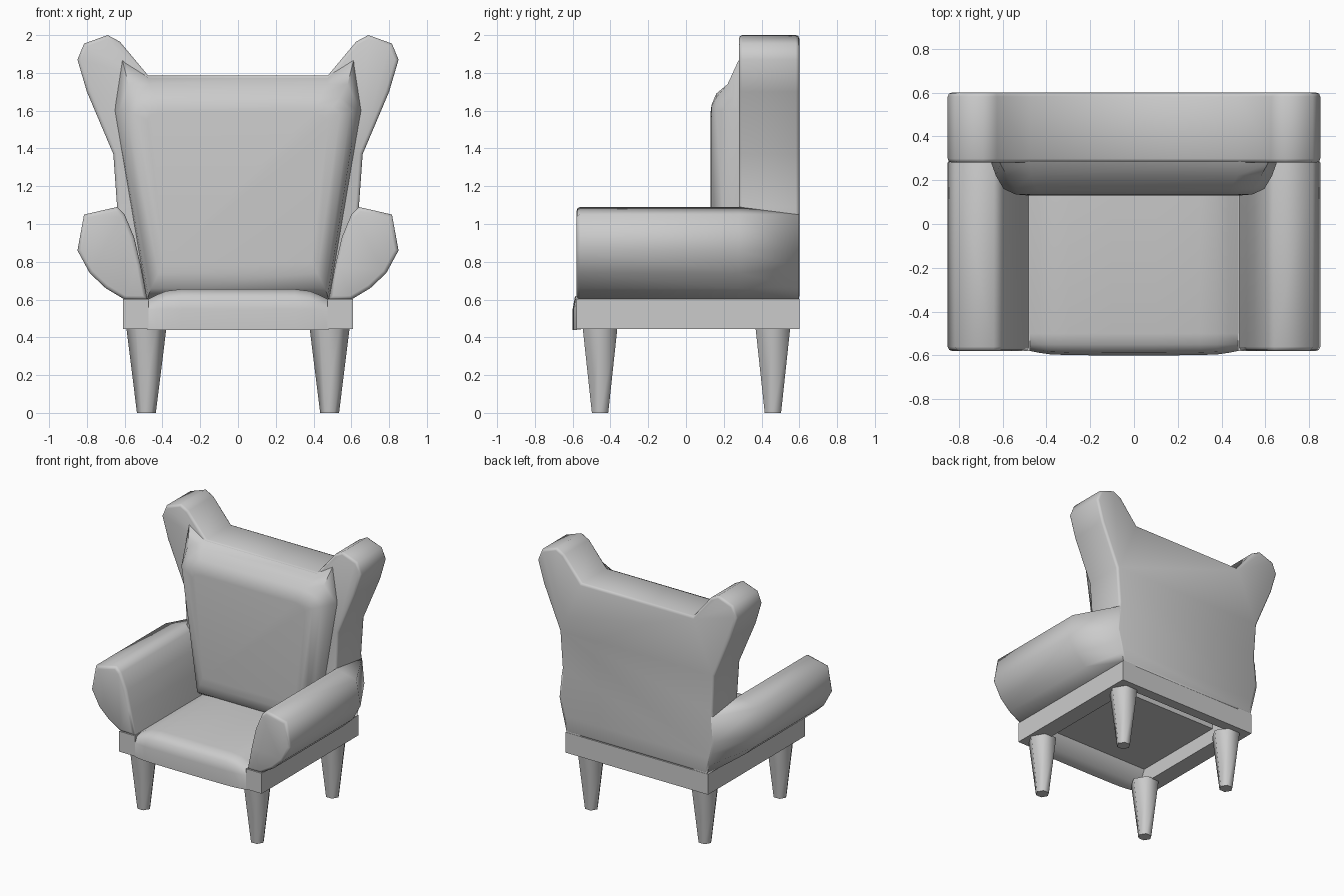
import bpy, bmesh, math

if "Cube" in bpy.data.objects:
    bpy.data.objects.remove(bpy.data.objects["Cube"])


def finish(name, bm, angle):
    bmesh.ops.recalc_face_normals(bm, faces=bm.faces)
    mesh = bpy.data.meshes.new(name)
    bm.to_mesh(mesh)
    bm.free()
    obj = bpy.data.objects.new(name, mesh)
    bpy.context.collection.objects.link(obj)
    bpy.ops.object.select_all(action='DESELECT')
    obj.select_set(True)
    bpy.context.view_layer.objects.active = obj
    bpy.ops.object.shade_smooth_by_angle(angle=math.radians(angle))
    return obj


def loft(name, rings, bevel_start=0.0, bevel_end=0.0, angle=50):
    """Skin closed rings of 3D points, cap both ends, optionally round the caps."""
    bm = bmesh.new()
    vs = [[bm.verts.new(p) for p in ring] for ring in rings]
    n = len(vs[0])
    for a, b in zip(vs, vs[1:]):
        for i in range(n):
            j = (i + 1) % n
            bm.faces.new((a[i], a[j], b[j], b[i]))
    caps = [bm.faces.new(vs[0]), bm.faces.new(vs[-1])]
    bmesh.ops.recalc_face_normals(bm, faces=bm.faces)
    edge_sets = [list(c.edges) for c in caps]
    for edges, width in zip(edge_sets, (bevel_start, bevel_end)):
        if width:
            bmesh.ops.bevel(bm, geom=edges, offset=width, segments=2,
                            profile=0.5, affect='EDGES', clamp_overlap=True)
    return finish(name, bm, angle)


def box(name, x0, x1, y0, y1, z0, z1):
    ring = [(x0, z0), (x1, z0), (x1, z1), (x0, z1)]
    return loft(name, [[(x, y, z) for x, z in ring] for y in (y0, y1)], angle=30)


def symmetric(half):
    return half + [(-x, z) for x, z in reversed(half)]


# Winged back panel
half = [(0.60, 0.60), (0.625, 0.72), (0.66, 0.86), (0.64, 1.09), (0.66, 1.37),
        (0.80, 1.70), (0.85, 1.87), (0.815, 1.955), (0.69, 2.0),
        (0.625, 1.965), (0.475, 1.785)]
outline = symmetric(half)
loft("winged_back", [[(x, y, z) for x, z in outline] for y in (0.28, 0.6)],
     0.018, 0.018, 75)

# Padded back cushion
cushion = [
    (0.32, [(0.48, 0.58), (0.66, 1.60), (0.625, 1.92), (0.475, 1.78)]),
    (0.275, [(0.48, 0.60), (0.65, 1.60), (0.61, 1.86), (0.475, 1.775)]),
    (0.22, [(0.475, 0.62), (0.63, 1.60), (0.58, 1.74), (0.47, 1.74)]),
    (0.16, [(0.46, 0.66), (0.595, 1.60), (0.54, 1.67), (0.44, 1.69)]),
    (0.135, [(0.42, 0.74), (0.54, 1.58), (0.50, 1.62), (0.42, 1.63)]),
    (0.13, [(0.39, 0.80), (0.48, 1.55), (0.46, 1.58), (0.40, 1.59)]),
]
loft("back_cushion", [[(x, y, z) for x, z in symmetric(h)] for y, h in cushion],
     angle=65)

# Arms: constant roll, tapering into the back at the rear
arm = [(0.48, 0.60), (0.515, 0.78), (0.55, 0.93), (0.60, 1.05), (0.64, 1.09),
       (0.815, 1.05), (0.85, 0.86), (0.785, 0.74), (0.70, 0.66), (0.60, 0.60)]
rear = [(0.48, 0.60), (0.50, 0.78), (0.52, 0.93), (0.56, 1.03), (0.60, 1.06),
        (0.64, 1.05), (0.66, 0.86), (0.64, 0.77), (0.615, 0.67), (0.60, 0.60)]
for side, s in (("left", -1), ("right", 1)):
    rings = [[(s * x, y, z) for x, z in p]
             for y, p in ((-0.58, arm), (0.28, arm), (0.598, rear))]
    loft(side + "_arm", rings, bevel_start=0.02, angle=75)
    box(side + "_seat_rail", s * 0.475, s * 0.608, -0.58, 0.6, 0.445, 0.602)
box("rear_seat_rail", -0.48, 0.48, 0.52, 0.6, 0.445, 0.602)

# Seat cushion wrapping over the front, open underneath
stations = [(0.10, 0.655, -0.6), (0.30, 0.655, -0.598), (0.38, 0.645, -0.595),
            (0.43, 0.625, -0.588), (0.48, 0.60, -0.578)]
stations = [(-x, t, f) for x, t, f in reversed(stations)] + stations
rings = []
for x, top, front in stations:
    rings.append([(x, 0.32, top), (x, -0.50, top), (x, -0.55, top - 0.012),
                  (x, front + 0.012, top - 0.04), (x, front, 0.55),
                  (x, front, 0.44), (x, -0.50, 0.45), (x, -0.45, 0.56),
                  (x, 0.32, 0.56)])
loft("seat_cushion", rings, angle=60)

# Four tapered six-sided legs
for row, y in (("front", -0.455), ("rear", 0.46)):
    for side, s in (("left", -1), ("right", 1)):
        rings = []
        for r, z in ((0.05, 0.0), (0.106, 0.45)):
            rings.append([(s * 0.485 + r * math.cos(k * math.pi / 3),
                           y + r * math.sin(k * math.pi / 3), z) for k in range(6)])
        loft(row + "_" + side + "_leg", rings, angle=65)
